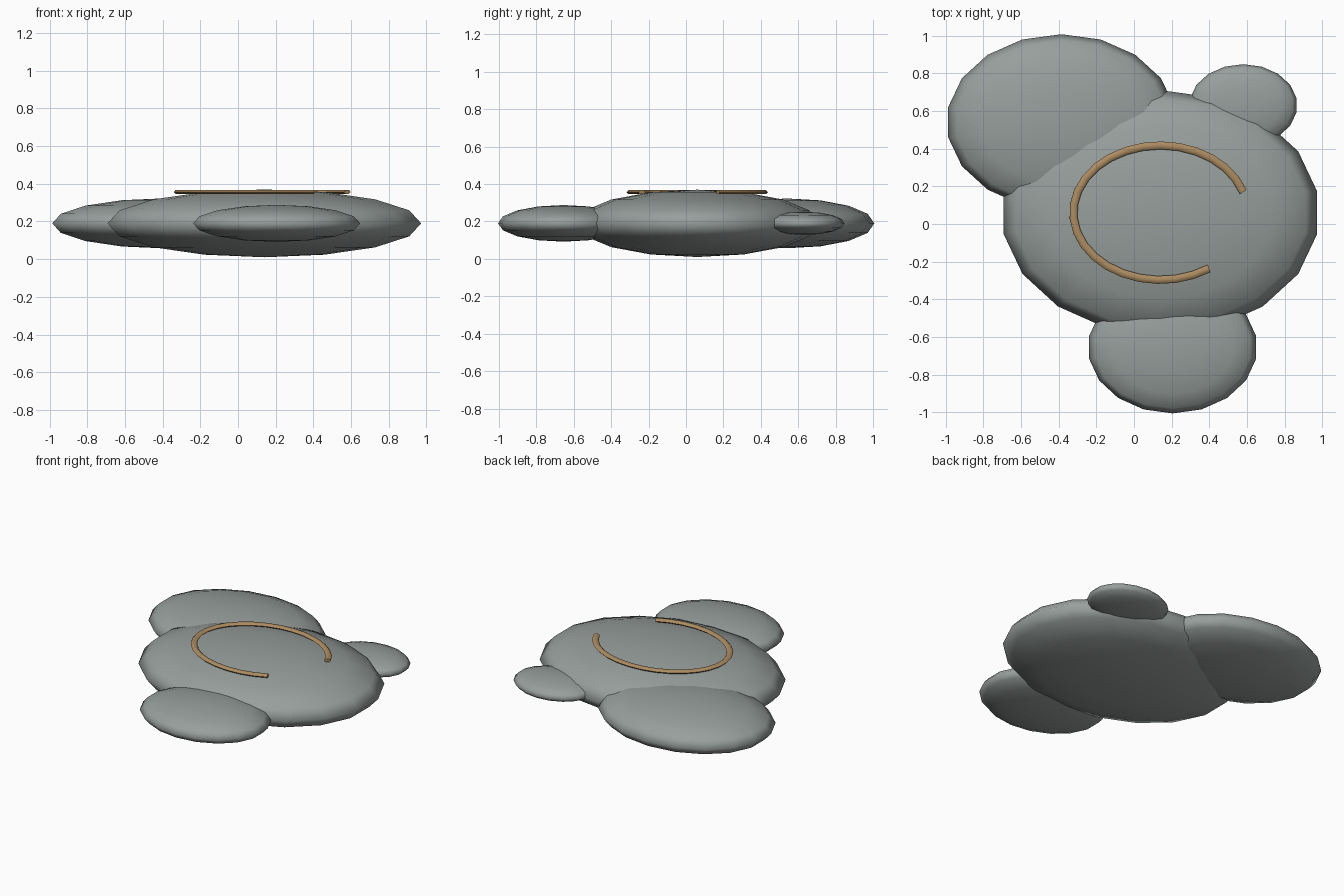
import bpy
import math

cube = bpy.data.objects.get("Cube")
if cube:
    bpy.data.objects.remove(cube, do_unlink=True)


def make_material(name, rgb):
    mat = bpy.data.materials.new(name)
    mat.use_nodes = True
    mat.diffuse_color = (*rgb, 1)
    mat.node_tree.nodes["Principled BSDF"].inputs["Base Color"].default_value = (*rgb, 1)
    return mat


stone = make_material("stone grey", (0.31, 0.345, 0.335))
tan = make_material("tan", (0.41, 0.26, 0.12))

MID = 0.19  # shared mid height of all the stones


def pebble(name, x, y, rx, ry, rz):
    """Flattened low-poly sphere lying on the shared mid plane."""
    bpy.ops.mesh.primitive_uv_sphere_add(segments=18, ring_count=8, radius=1,
                                         location=(x, y, MID))
    obj = bpy.context.object
    obj.name = name
    obj.scale = (rx, ry, rz)
    bpy.ops.object.transform_apply(location=False, rotation=False, scale=True)
    bpy.ops.object.shade_smooth()
    obj.data.materials.append(stone)
    return obj


# Large central stone with three smaller lobes around it
pebble("main_stone", 0.14, 0.06, 0.845, 0.65, 0.18)
pebble("back_right_lobe", -0.385, 0.54, 0.61, 0.467, 0.133)
pebble("front_lobe", 0.205, -0.655, 0.45, 0.35, 0.098)
pebble("back_left_lobe", 0.58, 0.63, 0.287, 0.218, 0.062)

# Open oval band lying on top: a bevelled path, flattened in height
STEPS = 24
START, END = math.radians(18), math.radians(304)
curve = bpy.data.curves.new("oval_band", "CURVE")
curve.dimensions = "3D"
curve.twist_mode = "Z_UP"
curve.bevel_depth = 0.021
curve.bevel_resolution = 1
curve.use_fill_caps = True
path = curve.splines.new("POLY")
path.points.add(STEPS)
for i, point in enumerate(path.points):
    a = START + (END - START) * i / STEPS
    point.co = (0.462 * math.cos(a), 0.357 * math.sin(a), 0, 1)
curve.materials.append(tan)
band = bpy.data.objects.new("oval_band", curve)
band.location = (0.14, 0.06, 0.357)
band.scale = (1, 1, 0.6)
bpy.context.collection.objects.link(band)

# Turn the band into a mesh with smooth sides and sharp ends
bpy.ops.object.select_all(action="DESELECT")
band.select_set(True)
bpy.context.view_layer.objects.active = band
bpy.ops.object.convert(target="MESH")
bpy.ops.object.transform_apply(location=False, rotation=False, scale=True)
bpy.ops.object.shade_smooth_by_angle(angle=math.radians(60))
